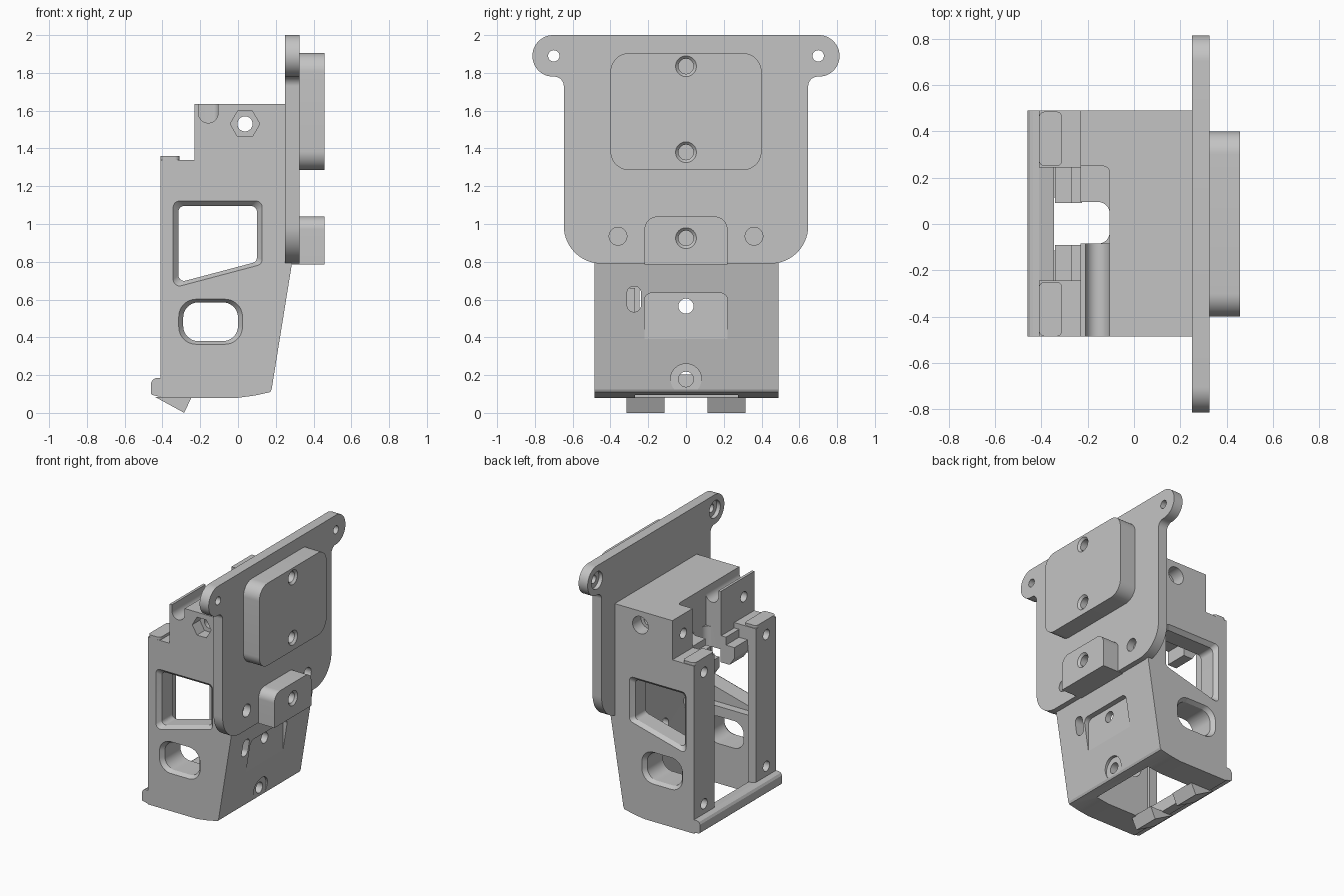
import bpy, bmesh, math
from mathutils import Vector

if "Cube" in bpy.data.objects:
    bpy.data.objects.remove(bpy.data.objects["Cube"])

grey = bpy.data.materials.new("light grey")
grey.diffuse_color = (0.55, 0.55, 0.55, 1)
grey.use_nodes = True
grey.node_tree.nodes["Principled BSDF"].inputs["Base Color"].default_value = grey.diffuse_color


def rounded(pts, radii, n=12):
    """Polygon with its corners replaced by arcs."""
    if not isinstance(radii, (list, tuple)):
        radii = [radii] * len(pts)
    out = []
    for i, r in enumerate(radii):
        p = Vector(pts[i])
        if r == 0:
            out.append(tuple(p))
            continue
        a = (Vector(pts[i - 1]) - p).normalized()
        b = (Vector(pts[(i + 1) % len(pts)]) - p).normalized()
        half = a.angle(b) / 2
        c = p + (a + b).normalized() * (r / math.sin(half))
        s = p + a * (r / math.tan(half)) - c
        e = p + b * (r / math.tan(half)) - c
        sweep = s.angle_signed(e)
        for k in range(n + 1):
            t = -sweep * k / n
            out.append((c.x + s.x * math.cos(t) - s.y * math.sin(t),
                        c.y + s.x * math.sin(t) + s.y * math.cos(t)))
    return out


def rect(a0, a1, b0, b1):
    return [(a0, b0), (a1, b0), (a1, b1), (a0, b1)]


def circle(a, b, r, n=48):
    return [(a + r * math.cos(2 * math.pi * k / n), b + r * math.sin(2 * math.pi * k / n)) for k in range(n)]


def prism(name, pts, axis, lo, hi, grow=1.0):
    """Extrude a 2D profile along an axis; grow scales the far end."""
    def at(p, d):
        return {'x': (d, p[0], p[1]), 'y': (p[0], d, p[1]), 'z': (p[0], p[1], d)}[axis]
    ca = (min(p[0] for p in pts) + max(p[0] for p in pts)) / 2
    cb = (min(p[1] for p in pts) + max(p[1] for p in pts)) / 2
    far = [(ca + (p[0] - ca) * grow, cb + (p[1] - cb) * grow) for p in pts]
    bm = bmesh.new()
    v0 = [bm.verts.new(at(p, lo)) for p in pts]
    v1 = [bm.verts.new(at(p, hi)) for p in far]
    bm.faces.new(v0)
    bm.faces.new(v1)
    n = len(pts)
    for i in range(n):
        bm.faces.new((v0[i], v0[(i + 1) % n], v1[(i + 1) % n], v1[i]))
    bmesh.ops.recalc_face_normals(bm, faces=bm.faces)
    me = bpy.data.meshes.new(name)
    bm.to_mesh(me)
    bm.free()
    me.materials.append(grey)
    ob = bpy.data.objects.new(name, me)
    bpy.context.collection.objects.link(ob)
    return ob


def box(name, x0, x1, y0, y1, z0, z1):
    return prism(name, rect(x0, x1, y0, y1), 'z', z0, z1)


def cut(ob, cutter):
    m = ob.modifiers.new("cut", 'BOOLEAN')
    m.object, m.operation, m.solver = cutter, 'DIFFERENCE', 'EXACT'
    dg = bpy.context.evaluated_depsgraph_get()
    me = bpy.data.meshes.new_from_object(ob.evaluated_get(dg))
    ob.modifiers.clear()
    ob.data = me
    bpy.data.objects.remove(cutter)


def hole(ob, axis, a, b, r, lo, hi, n=48):
    cut(ob, prism("cutter", circle(a, b, r, n), axis, lo, hi))


Y0, Y1 = -0.485, 0.49

# main housing
housing = prism("housing", [(-0.41, 0.08), (0, 0.08), (0.09, 0.092), (0.17, 0.11), (0.178, 0.125), (0.287, 0.8),
                            (0.25, 0.8), (0.25, 1.635), (-0.23, 1.635), (-0.23, 1.34), (-0.41, 1.34)],
                'y', Y0, Y1)

# inner cavity, open underneath, and the front opening
cut(housing, prism("cutter", [(-0.345, 0), (0.09, 0), (0.2, 0.75), (0.2, 1.2), (-0.345, 1.2)],
                   'y', -0.27, 0.275))
cut(housing, box("cutter", -0.345, 0.18, -0.33, 0.335, 0.66, 1.18))
cut(housing, box("cutter", -0.6, -0.23, -0.245, 0.245, 0.17, 1.5))
cut(housing, prism("cutter", rounded(rect(-0.345, -0.105, -0.085, 0.095), [0, 0.05, 0.05, 0]), 'z', 1.0, 1.8))
cut(housing, prism("cutter", rounded(rect(-0.3, -0.105, -0.085, 0.25), [0, 0, 0.03, 0]), 'z', 1.35, 1.8))

# side windows with chamfered rims
upper = rounded([(-0.315, 0.69), (0.1, 0.8), (0.1, 1.095), (-0.315, 1.095)], 0.03)
lower = rounded(rect(-0.29, 0.0, 0.38, 0.585), 0.08)
for prof, g in ((upper, 1.14), (lower, 1.17)):
    cut(housing, prism("cutter", prof, 'y', -0.7, 0.7))
    cut(housing, prism("cutter", prof, 'y', Y0 + 0.03, Y0 - 0.001, g))
    cut(housing, prism("cutter", prof, 'y', Y1 - 0.03, Y1 + 0.001, g))

# cable groove on top, cross bore with a hexagonal nut pocket
groove = [(-0.105, 1.7), (-0.21, 1.7)] + [(-0.1575 - 0.0525 * math.cos(t * math.pi / 24),
                                         1.59 - 0.055 * math.sin(t * math.pi / 24)) for t in range(25)]
cut(housing, prism("cutter", groove, 'y', -0.6, -0.08))
hole(housing, 'y', 0.037, 1.53, 0.04, -0.7, 0.7)
hole(housing, 'y', 0.037, 1.53, 0.078, -0.6, Y0 + 0.09, 6)
hole(housing, 'y', 0.037, 1.53, 0.065, Y1 - 0.1, 0.6)

# screw holes in the columns and in the upper block
for s in (-1, 1):
    for z in (0.26, 1.25):
        hole(housing, 'x', s * 0.37, z, 0.038, -0.6, -0.3)
    hole(housing, 'x', s * 0.36, 1.49, 0.038, -0.3, -0.08)

# sloping rear wall: pocket, bore, slot and round screw seat
cut(housing, prism("cutter", rounded(rect(-0.22, 0.22, 0.3, 0.635), [0, 0, 0.04, 0.04]), 'x', 0.221, 0.4))
hole(housing, 'x', 0, 0.565, 0.04, 0, 0.5)
cut(housing, prism("cutter", rounded(rect(-0.312, -0.238, 0.535, 0.67), 0.035), 'x', 0.08, 0.5))
hole(housing, 'x', 0, 0.178, 0.082, 0.177, 0.5)
hole(housing, 'x', 0, 0.178, 0.04, 0.12, 0.5)

# bottom lip along the front edge
prism("front_lip", [(-0.46, 0.1), (-0.455, 0.095), (-0.39, 0.08), (-0.345, 0.08), (-0.345, 0.17), (-0.41, 0.185),
                    (-0.435, 0.185), (-0.45, 0.177), (-0.46, 0.16)], 'y', Y0, Y1)

for s, side in ((-1, "left"), (1, "right")):
    # wedge feet, column caps and inner clips
    prism(side + "_foot", [(-0.44, 0.085), (-0.29, 0.003), (-0.285, 0.0), (-0.245, 0.085)], 'y',
          *sorted((s * 0.115, s * 0.315)))
    prism(side + "_column_cap", rounded(rect(-0.41, -0.31, *sorted((s * 0.25, s * 0.485))), 0.025), 'z', 1.33, 1.36)
    ya, yb = sorted((s * 0.09, s * 0.26))
    prism(side + "_clip", [(-0.34, 1.16), (-0.3, 1.1), (-0.225, 1.1), (-0.225, 1.3), (-0.27, 1.3), (-0.27, 1.24),
                           (-0.34, 1.24)], 'y', ya, yb)

# mounting plate with two ears
half = [(0.445, 0.79)] + rounded([(0.445, 0.79), (0.647, 0.79), (0.647, 1.78), (0.703, 1.78)],
                                 [0, 0.2, 0.05, 0], 14)[1:-1]
half += [(0.703 + 0.11 * math.sin(t * math.pi / 26), 1.89 - 0.11 * math.cos(t * math.pi / 26)) for t in range(27)]
plate = prism("mounting_plate", half + [(-y, z) for y, z in reversed(half)], 'x', 0.25, 0.325)
for s in (-1, 1):
    hole(plate, 'x', s * 0.70, 1.89, 0.03, 0, 0.5)
    hole(plate, 'x', s * 0.70, 1.89, 0.065, 0.2, 0.28)
    hole(plate, 'x', s * 0.36, 0.935, 0.047, 0.27, 0.5)

# raised pad and lower block
pad = prism("raised_pad", rounded(rect(-0.4, 0.4, 1.285, 1.905), 0.1, 14), 'x', 0.32, 0.457)
block = prism("lower_block", rounded(rect(-0.22, 0.22, 0.785, 1.04), [0, 0, 0.07, 0.07], 14), 'x', 0.28, 0.457)
for ob, z in ((pad, 1.835), (pad, 1.38), (block, 0.925)):
    hole(ob, 'x', 0, z, 0.04, 0.33, 0.5)
    cut(ob, prism("cutter", circle(0, z, 0.04), 'x', 0.442, 0.458, 1.4))

# smooth the curved walls, keep edges crisp
for ob in bpy.context.scene.objects:
    ob.select_set(True)
    bpy.context.view_layer.objects.active = ob
bpy.ops.object.shade_smooth_by_angle(angle=math.radians(8.5))
